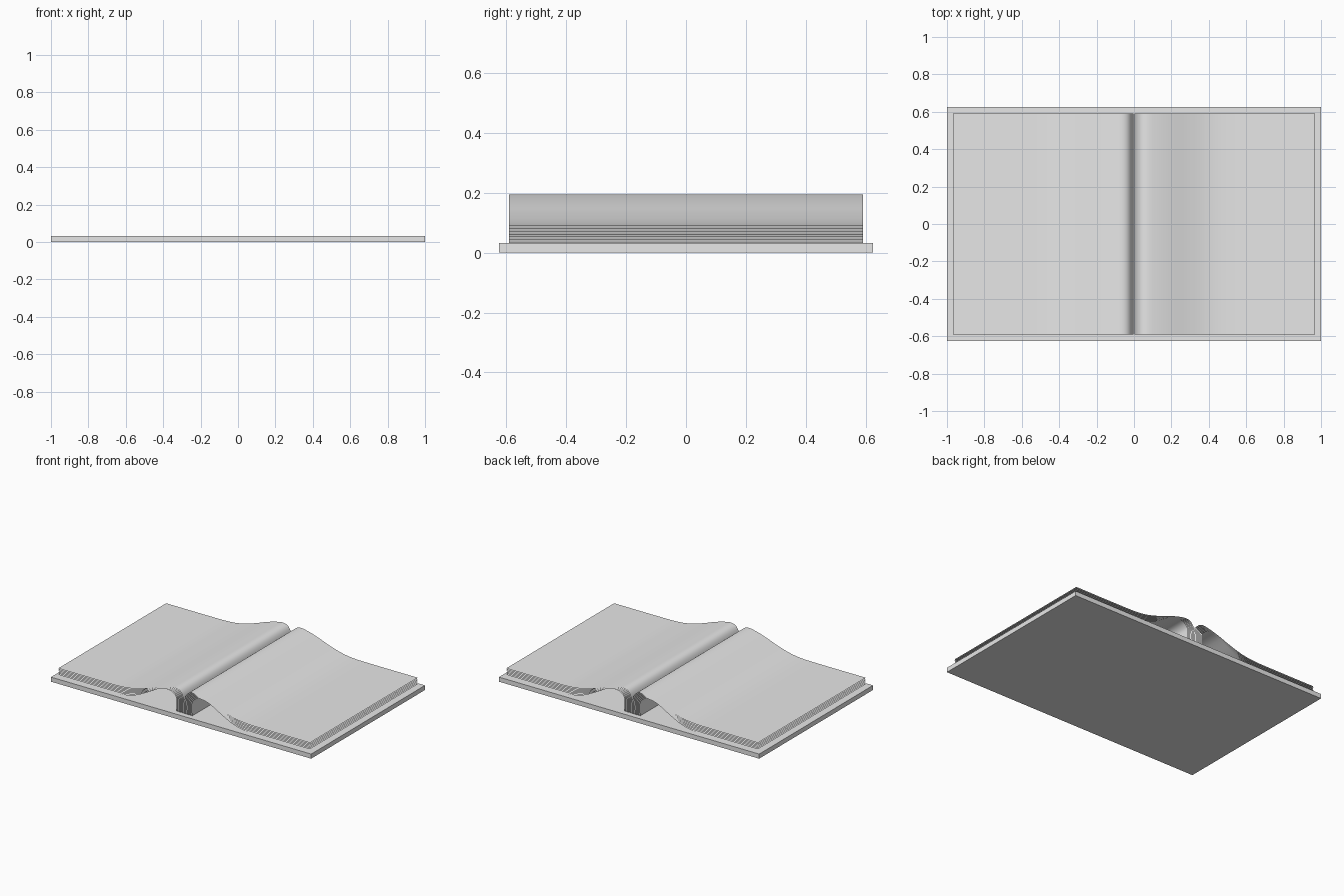
import bpy, bmesh
from mathutils import Vector

if "Cube" in bpy.data.objects:
    bpy.data.objects.remove(bpy.data.objects["Cube"])

grey = bpy.data.materials.new("light_grey")
grey.diffuse_color = (0.8, 0.8, 0.8, 1)
grey.use_nodes = True
grey.node_tree.nodes["Principled BSDF"].inputs["Base Color"].default_value = grey.diffuse_color

# Flat cover board
bpy.ops.mesh.primitive_cube_add(size=1, location=(0, 0, 0.016))
cover = bpy.context.object
cover.name = "cover_board"
cover.scale = (2, 1.25, 0.032)
bpy.ops.object.transform_apply(location=False, rotation=False, scale=True)
cover.data.materials.append(grey)

# Right-hand page profiles (x, z), spine to outer edge: lowest and topmost leaf
LOW = [(.060, .032), (.058, .090), (.062, .130), (.085, .157), (.120, .167),
       (.165, .162), (.207, .147), (.300, .095), (.380, .058), (.470, .038),
       (.600, .035), (.967, .035)]
TOP = [(.002, .032), (.002, .100), (.008, .145), (.030, .182), (.065, .195),
       (.120, .187), (.190, .167), (.290, .131), (.380, .105), (.470, .092),
       (.600, .089), (.967, .089)]
LEAVES = 7
HALF_Y = 0.592


def smooth_path(pts, steps=5):
    """Cubic Hermite path with chord-length tangents through the points."""
    p = [Vector(q) for q in pts]
    n = len(p)
    tan = []
    for i in range(n):
        a, b = p[max(i - 1, 0)], p[min(i + 1, n - 1)]
        tan.append((b - a).normalized())
    out = []
    for i in range(n - 1):
        d = (p[i + 1] - p[i]).length
        for k in range(steps):
            t = k / steps
            out.append(p[i] * (2*t**3 - 3*t**2 + 1) + tan[i] * d * (t**3 - 2*t**2 + t)
                       + p[i + 1] * (3*t**2 - 2*t**3) + tan[i + 1] * d * (t**3 - t**2))
    out.append(p[-1])
    return out


# Thin leaves, nested from the lowest to the topmost, mirrored about the spine
for i in range(LEAVES):
    t = i / (LEAVES - 1)
    pts = [Vector(a).lerp(Vector(b), t) for a, b in zip(LOW, TOP)]
    bm = bmesh.new()
    rows = [[bm.verts.new((q.x, y, q.y)) for y in (-HALF_Y, HALF_Y)]
            for q in smooth_path(pts)]
    for r, s in zip(rows, rows[1:]):
        f = bm.faces.new((r[0], s[0], s[1], r[1]))
        f.smooth = True
    mesh = bpy.data.meshes.new("page_leaf")
    bm.to_mesh(mesh)
    bm.free()
    mesh.materials.append(grey)
    leaf = bpy.data.objects.new(f"page_leaf_{i + 1}", mesh)
    bpy.context.collection.objects.link(leaf)
    mir = leaf.modifiers.new("mirror", 'MIRROR')
    mir.use_mirror_merge = False
